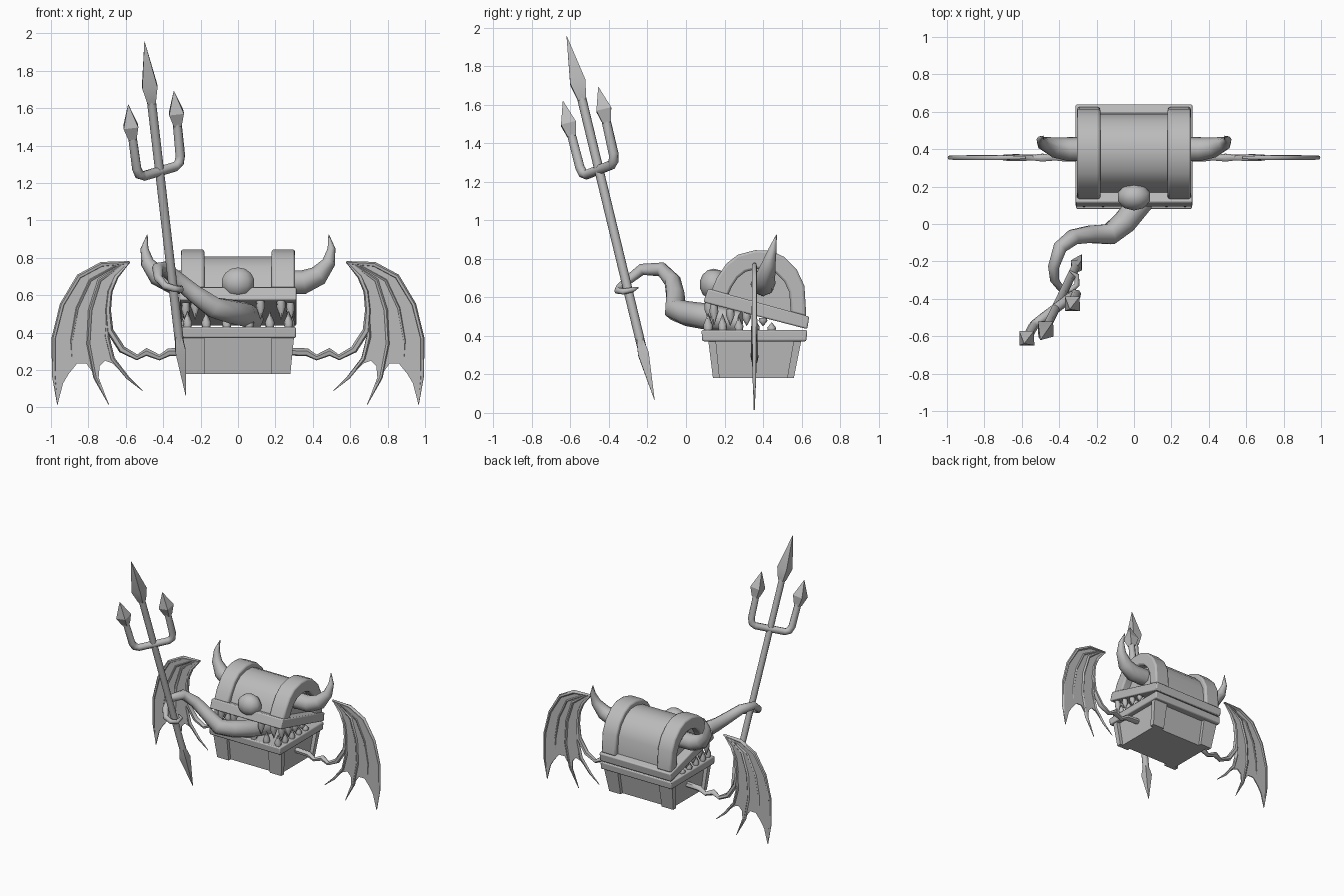
import bpy, bmesh, math
from mathutils import Vector

if "Cube" in bpy.data.objects:
    bpy.data.objects.remove(bpy.data.objects["Cube"])

gray = bpy.data.materials.new("gray")
gray.diffuse_color = (0.5, 0.5, 0.5, 1)
gray.use_nodes = True
gray.node_tree.nodes["Principled BSDF"].inputs["Base Color"].default_value = gray.diffuse_color


def finish(bm, name, angle=40, bevel=0):
    bmesh.ops.recalc_face_normals(bm, faces=bm.faces)
    me = bpy.data.meshes.new(name)
    bm.to_mesh(me)
    bm.free()
    me.materials.append(gray)
    ob = bpy.data.objects.new(name, me)
    bpy.context.collection.objects.link(ob)
    if bevel:
        m = ob.modifiers.new("soft_edges", 'BEVEL')
        m.width, m.segments, m.limit_method = bevel, 2, 'ANGLE'
    bpy.ops.object.select_all(action='DESELECT')
    bpy.context.view_layer.objects.active = ob
    ob.select_set(True)
    bpy.ops.object.shade_smooth_by_angle(angle=math.radians(angle))
    return ob


def prism(name, profile, x0, x1, bevel=0):
    """Extrude a (y, z) profile along x."""
    bm = bmesh.new()
    f = bm.faces.new([bm.verts.new((x0, y, z)) for y, z in profile])
    r = bmesh.ops.extrude_face_region(bm, geom=[f])
    verts = [g for g in r['geom'] if isinstance(g, bmesh.types.BMVert)]
    bmesh.ops.translate(bm, verts=verts, vec=(x1 - x0, 0, 0))
    return finish(bm, name, 40, bevel)


def frustum(name, low, high, z0, z1, bevel=0):
    """Tapered box; low and high are (x0, x1, y0, y1)."""
    bm = bmesh.new()
    rings = []
    for (x0, x1, y0, y1), z in ((low, z0), (high, z1)):
        rings.append([bm.verts.new(p) for p in
                      ((x0, y0, z), (x1, y0, z), (x1, y1, z), (x0, y1, z))])
    a, b = rings
    bm.faces.new(a)
    bm.faces.new(b)
    for i in range(4):
        j = (i + 1) % 4
        bm.faces.new((a[i], a[j], b[j], b[i]))
    return finish(bm, name, 40, bevel)


def tube(name, pts, radii, n=8, angle=60):
    """Tapered tube along points, with a frame carried along the path."""
    bm = bmesh.new()
    pts = [Vector(p) for p in pts]
    rings, u = [], None
    for i, p in enumerate(pts):
        d = (pts[min(i + 1, len(pts) - 1)] - pts[max(i - 1, 0)]).normalized()
        if u is None:
            u = d.orthogonal()
        u = (u - d * u.dot(d)).normalized()
        v = d.cross(u)
        rings.append([bm.verts.new(p + radii[i] * (u * math.cos(a) + v * math.sin(a)))
                      for a in (2 * math.pi * k / n for k in range(n))])
    for a, b in zip(rings, rings[1:]):
        for k in range(n):
            j = (k + 1) % n
            bm.faces.new((a[k], a[j], b[j], b[k]))
    bm.faces.new(rings[0])
    bm.faces.new(rings[-1])
    return finish(bm, name, angle)


# chest base: recessed box, corner posts and rim
frustum("base_box", (-.255, .255, .165, .535), (-.27, .27, .14, .575), .18, .39)
for s, side in ((-1, "left"), (1, "right")):
    for b0, b1, t0, t1, end in ((.14, .175, .115, .155, "front"), (.525, .56, .56, .60, "back")):
        xl, xh = sorted((s * .18, s * .28)), sorted((s * .18, s * .30))
        frustum(f"base_post_{end}_{side}", (*xl, b0, b1), (*xh, t0, t1), .18, .38)
frustum("base_rim", (-.31, .31, .085, .625), (-.31, .31, .08, .63), .372, .43, .008)

# lid: tilted rim, barrel, arched end bands
prism("lid_rim", [(.09, .575), (.115, .645), (.64, .50), (.63, .435)], -.312, .312, .008)
arch = [(.13, .63), (.16, .70), (.21, .775), (.27, .822), (.36, .845), (.44, .842),
        (.51, .81), (.575, .745), (.615, .66), (.625, .50)]
cy, cz = .385, .56


def shrink(k):
    return [(cy + (y - cy) * k, cz + (z - cz) * k) for y, z in arch]


prism("lid_barrel", shrink(.87), -.24, .24)
for s, side in ((-1, "left"), (1, "right")):
    prism("lid_band_" + side, arch + shrink(.66)[::-1], s * .18, s * .305, .012)

# eye
bm = bmesh.new()
bmesh.ops.create_uvsphere(bm, u_segments=10, v_segments=7, radius=1)
for v in bm.verts:
    v.co = (v.co.x * .093, .145 + v.co.y * .075, .667 + v.co.z * .082)
finish(bm, "eye", 60)


# teeth
def tooth(name, x, y, z, h, r=.026):
    tube(name, [(x, y, z - h * .08), (x, y, z + h * .3), (x, y, z + h)], [r * .85, r, .001], 6)


for x in (-.27, -.17, -.06, .06, .17, .27):
    tooth("lower_front_tooth", x, .115, .43, .085)
for x in (-.23, -.12, .12, .23):
    tooth("upper_front_tooth", x, .12, .57, -.10)
for s in (-1, 1):
    for i in range(4):
        y = .19 + .085 * i
        tooth("lower_side_tooth", s * .28, y, .43, .085 - .015 * i, .024)
        y -= .045
        tooth("upper_side_tooth", s * .28, y, .565 - .25 * (y - .1), -.10 + .02 * i, .024)

# horns and wings
WY = .355
for s, side in ((-1, "left"), (1, "right")):
    tube("horn_" + side,
         [(s * x, y, z) for x, y, z in ((.22, .40, .67), (.35, .40, .67), (.43, .41, .705),
          (.485, .43, .775), (.50, .45, .85), (.485, .47, .925))],
         [.065, .064, .054, .036, .021, .002])

    def bone(name, pts, radii):
        tube(f"{name}_{side}", [(s * x, WY, z) for x, z in pts], radii, 6)

    lead = [(.58, .775), (.73, .765), (.85, .70), (.94, .55), (.985, .37), (.985, .17), (.965, .015)]
    mid = [(.62, .765), (.74, .68), (.79, .52), (.80, .34), (.765, .16), (.69, .015)]
    low = [(.69, .50), (.70, .38), (.67, .26), (.59, .16), (.51, .09)]
    fine = [(.65, .76), (.79, .68), (.86, .53), (.89, .36), (.885, .22)]
    arm = [(.25, .30), (.37, .295), (.42, .267), (.49, .297), (.54, .268), (.62, .31),
           (.685, .41), (.695, .52), (.685, .62), (.65, .70), (.58, .778)]
    bone("wing_arm", arm, [.022, .022, .016, .022, .016, .02, .019, .016, .014, .012, .004])
    bone("wing_lead_bone", lead, [.008, .014, .014, .013, .012, .010, .002])
    bone("wing_mid_bone", mid, [.006, .012, .012, .011, .009, .002])
    bone("wing_fine_bone", fine, [.006, .009, .009, .008, .003])
    bone("wing_low_bone", low, [.014, .013, .012, .009, .002])

    # scalloped membrane
    edge = lead + [(.935, .13), (.905, .18), (.86, .235), (.81, .235), (.765, .17), (.69, .015),
                   (.745, .16), (.74, .22), (.71, .25), (.67, .235), (.59, .16),
                   (.67, .26), (.70, .38), (.695, .52), (.685, .62), (.65, .70)]
    bm = bmesh.new()
    f = bm.faces.new([bm.verts.new((s * x, WY - .004, z)) for x, z in edge])
    r = bmesh.ops.extrude_face_region(bm, geom=[f])
    bmesh.ops.translate(bm, vec=(0, .008, 0),
                        verts=[g for g in r['geom'] if isinstance(g, bmesh.types.BMVert)])
    finish(bm, "wing_membrane_" + side, 30)

# tongue curling round the shaft
tube("tongue",
     [(.08, .28, .47), (.03, .11, .50), (-.05, .01, .515), (-.13, -.055, .535), (-.235, -.055, .61),
      (-.325, -.07, .685), (-.395, -.125, .745), (-.43, -.23, .745), (-.425, -.30, .69),
      (-.39, -.345, .65), (-.34, -.355, .635), (-.305, -.325, .63), (-.305, -.275, .64), (-.345, -.25, .65)],
     [.06, .068, .065, .06, .05, .044, .038, .030, .024, .020, .018, .016, .013, .004])

# trident, measured along its shaft (s) and across the prongs (w)
foot, tip = Vector((-.28, -.163, .065)), Vector((-.50, -.62, 1.958))
axis = (tip - foot).normalized()
across = Vector((.1225, .0925, .035))
across = (across - axis * across.dot(axis)).normalized()


def at(s, w=0):
    return foot + axis * s + across * w


L = (tip - foot).length
tube("trident_shaft", [at(.2), at(L - .3)], [.024, .024])
tube("trident_foot", [at(0), at(.25), at(.33)], [.001, .04, .024], 4, 30)
tube("trident_head", [at(L - .345), at(L - .25), at(L)], [.03, .058, .001], 4, 30)
for s, side in ((-1, "left"), (1, "right")):
    tube("prong_" + side, [at(1.24), at(1.24, s * .11), at(1.255, s * .137), at(1.29, s * .15),
                           at(1.50, s * .155)], [.026, .026, .027, .026, .024])
    tube("prong_head_" + side, [at(1.455, s * .155), at(1.525, s * .157), at(1.648, s * .157)],
         [.03, .056, .001], 4, 30)
